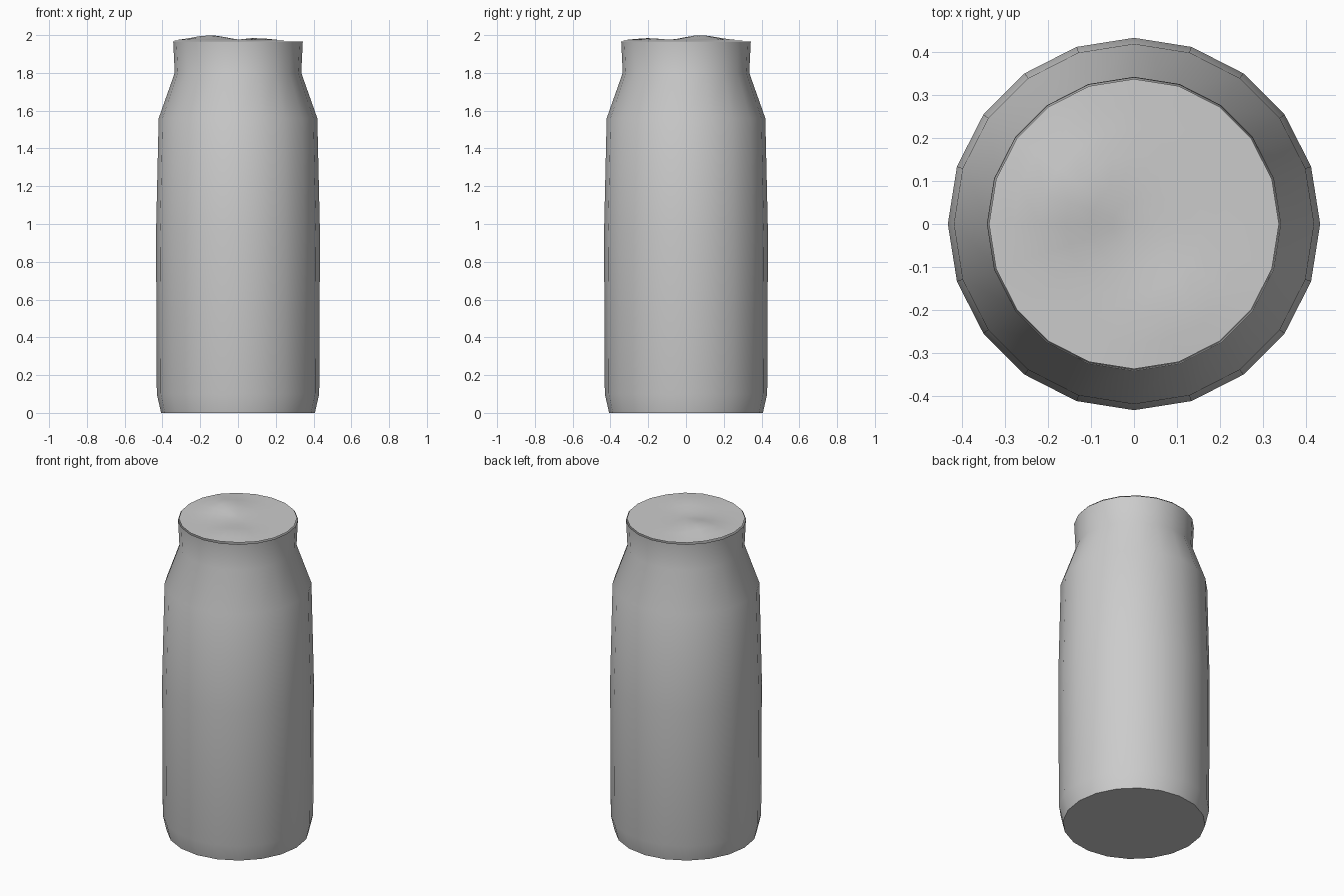
import bpy, bmesh, math

if "Cube" in bpy.data.objects:
    bpy.data.objects.remove(bpy.data.objects["Cube"])

SIDES = 20


def ring(bm, r, height):
    verts = []
    for i in range(SIDES):
        a = 2 * math.pi * i / SIDES
        x, y = r * math.cos(a), r * math.sin(a)
        verts.append(bm.verts.new((x, y, height(x, y))))
    return verts


def bridge(bm, low, high):
    for i in range(SIDES):
        j = (i + 1) % SIDES
        bm.faces.new((low[i], low[j], high[j], high[i]))


def finish(bm, name, angle):
    mesh = bpy.data.meshes.new(name)
    bm.to_mesh(mesh)
    bm.free()
    obj = bpy.data.objects.new(name, mesh)
    bpy.context.collection.objects.link(obj)
    bpy.ops.object.select_all(action='DESELECT')
    obj.select_set(True)
    bpy.context.view_layer.objects.active = obj
    bpy.ops.object.shade_smooth_by_angle(angle=math.radians(angle))


# Bottle body: single wall, closed base, open mouth
profile = [(0.407, 0), (0.43, 0.10), (0.434, 0.95),
           (0.42, 1.56), (0.335, 1.80), (0.343, 1.965)]
bm = bmesh.new()
rings = [ring(bm, r, lambda x, y, z=z: z) for r, z in profile]
for low, high in zip(rings, rings[1:]):
    bridge(bm, low, high)
bm.faces.new(list(reversed(rings[0])))
finish(bm, "bottle_body", 40)


# Liquid surface: gently rippled sheet filling the mouth
def ripple(x, y):
    def bump(cx, cy, size, h):
        return h * math.exp(-((x - cx) ** 2 + (y - cy) ** 2) / size ** 2)
    return (1.971 + bump(-0.15, 0.08, 0.12, 0.029)
            + bump(0.10, -0.20, 0.10, 0.014))


bm = bmesh.new()
rings = [ring(bm, r, ripple) for r in (0.338, 0.28, 0.22, 0.16, 0.10, 0.05)]
for outer, inner in zip(rings, rings[1:]):
    bridge(bm, outer, inner)
centre = bm.verts.new((0, 0, ripple(0, 0)))
for i in range(SIDES):
    bm.faces.new((rings[-1][i], rings[-1][(i + 1) % SIDES], centre))
finish(bm, "liquid_surface", 60)
